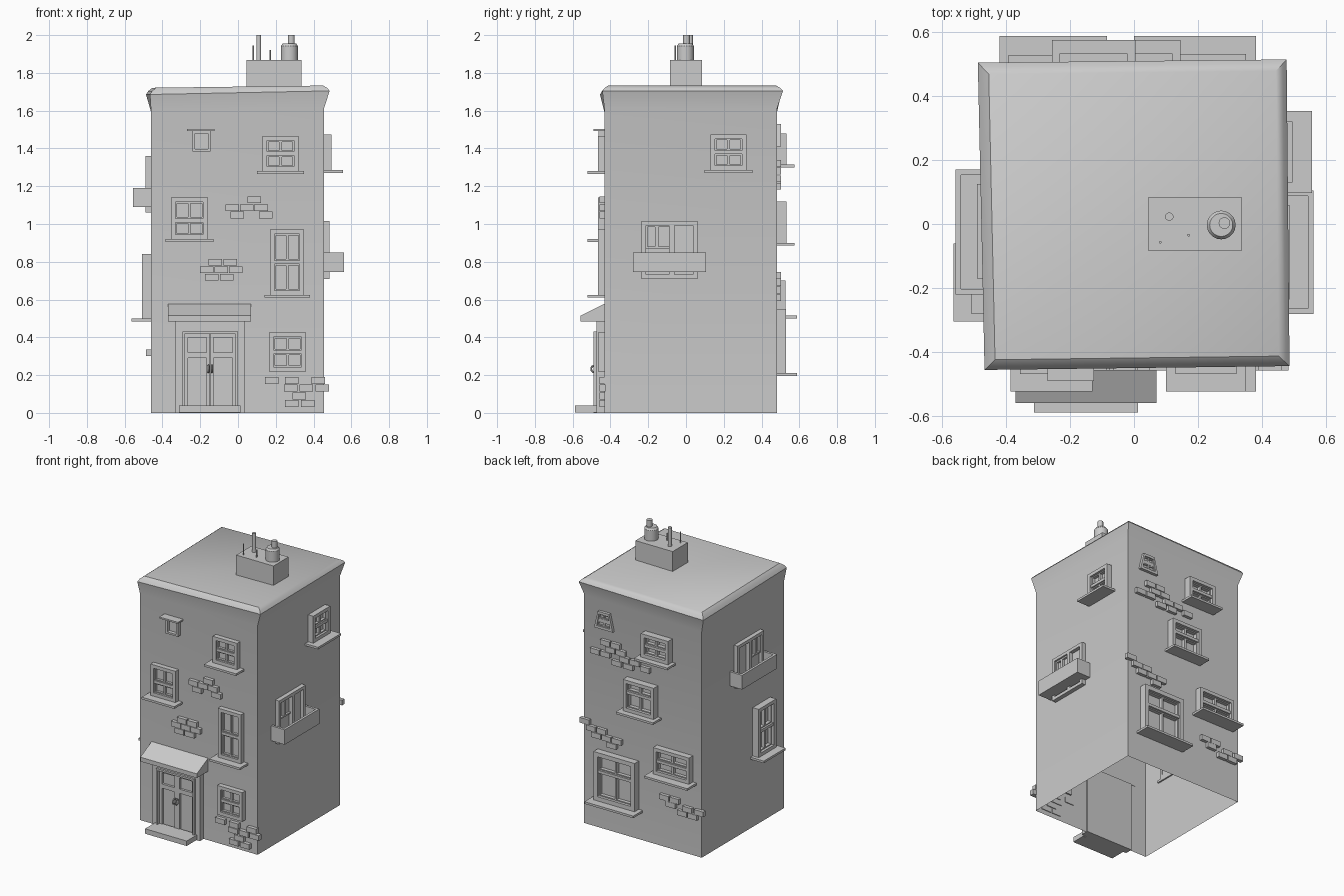
import bpy, bmesh, math

if "Cube" in bpy.data.objects:
    bpy.data.objects.remove(bpy.data.objects["Cube"])

# Wall mappings: u along wall, v up, d outward from wall plane
WALLS = {
    'front': lambda u, v, d: (u, -0.432 - d, v),
    'right': lambda u, v, d: (0.455 + d, u, v),
    'back': lambda u, v, d: (u, 0.482 + d, v),
    'left': lambda u, v, d: (-0.46 - d, u, v),
}


def finish(bm, name):
    bmesh.ops.recalc_face_normals(bm, faces=bm.faces)
    me = bpy.data.meshes.new(name)
    bm.to_mesh(me)
    bm.free()
    ob = bpy.data.objects.new(name, me)
    bpy.context.collection.objects.link(ob)
    return ob


def boxes(name, wall, items, taper=0.0):
    """One object made of boxes (u0, u1, v0, v1, d0, d1) placed on a wall."""
    f = WALLS[wall]
    bm = bmesh.new()
    uc = (items[0][0] + items[0][1]) / 2
    va, vb = min(i[2] for i in items), max(i[3] for i in items)
    for u0, u1, v0, v1, d0, d1 in items:
        vs = []
        for u in (u0, u1):
            for v in (v0, v1):
                for d in (d0, d1):
                    s = 1 - taper * (v - va) / (vb - va)
                    vs.append(bm.verts.new(f(uc + (u - uc) * s, v, d)))
        for q in ((0, 1, 3, 2), (4, 5, 7, 6), (0, 1, 5, 4), (2, 3, 7, 6), (0, 2, 6, 4), (1, 3, 7, 5)):
            bm.faces.new([vs[i] for i in q])
    return finish(bm, name)


def rim(u0, u1, v0, v1, w, d0, d1):
    return [(u0, u0 + w, v0, v1, d0, d1), (u1 - w, u1, v0, v1, d0, d1),
            (u0 + w, u1 - w, v0, v0 + w, d0, d1), (u0 + w, u1 - w, v1 - w, v1, d0, d1)]


def window(name, wall, u0, u1, v0, v1, depth=0.035, w=0.024, sill=0.0, out=0.09, taper=0.0, split=0.5):
    um, vm = (u0 + u1) / 2, v0 + (v1 - v0) * split
    parts = [(u0 + w, u1 - w, v0 + w, v1 - w, -0.008, 0.004)]          # glass
    parts += rim(u0, u1, v0, v1, w, -0.01, depth)
    parts += [(u0 + w, u1 - w, vm - 0.01, vm + 0.01, 0, depth - 0.006)]  # rail
    for a, b in ((u0 + w, um), (um, u1 - w)):                          # sashes
        parts += rim(a, b, v0 + w, vm - 0.01, 0.007, 0, depth * 0.6)
        parts += rim(a, b, vm + 0.01, v1 - w, 0.007, 0, depth * 0.6)
    boxes(name, wall, parts, taper)
    if sill:
        boxes(name + '_sill', wall, [(u0 - sill, u1 + sill, v0 - 0.015, v0, -0.01, out)])


def bricks(name, wall, rows, d=0.025):
    boxes(name, wall, [(u - 0.036, u + 0.036, v - 0.018, v + 0.018, -0.005, d)
                       for v, us in rows for u in us])


def balcony(name, wall, u0, u1, v0, v1, w0, w1, z0, z1, mid, out=0.1):
    boxes(name + '_box', wall, rim_tray(u0, u1, v0, v1, out))
    w, zm = 0.022, v1 + (z1 - v1) * 0.12
    parts = [(w0 + w, w1 - w, z0 + w, z1 - w, -0.008, 0.004)]
    parts += rim(w0, w1, z0, z1, w, -0.01, 0.03)
    parts += [(mid - 0.014, mid + 0.014, z0, z1, 0, 0.03)]
    parts += rim(w0 + w, (w0 + mid) / 2, zm, z1 - w, 0.01, 0, 0.018)
    parts += rim((w0 + mid) / 2, mid, zm, z1 - w, 0.01, 0, 0.018)
    boxes(name + '_window', wall, parts)


def rim_tray(u0, u1, v0, v1, out, t=0.017):
    return [(u0, u1, v0, v0 + t, -0.005, out), (u0, u1, v0 + t, v1, out - t, out),
            (u0, u0 + t, v0 + t, v1, -0.005, out - t), (u1 - t, u1, v0 + t, v1, -0.005, out - t)]


# Walls and slightly crooked flaring roof, open underneath
bm = bmesh.new()
wall = [(-0.46, -0.432), (0.455, -0.432), (0.455, 0.482), (-0.46, 0.482)]
lip = [(-0.466, -0.455), (0.485, -0.443), (0.476, 0.513), (-0.487, 0.503)]
rings = [[(x, y, 0) for x, y in wall],
         [(x, y, 1.602 + 0.02 * x) for x, y in wall],
         [(x, y, 1.695 + 0.02 * x) for x, y in lip],
         [(x * 0.975, y * 0.975, 1.712 + 0.016 * x) for x, y in lip],
         [(x * 0.93, y * 0.93, 1.727 + 0.012 * x) for x, y in lip]]
loops = [[bm.verts.new(p) for p in r] for r in rings]
for a, b in zip(loops, loops[1:]):
    for i in range(4):
        j = (i + 1) % 4
        bm.faces.new((a[i], a[j], b[j], b[i]))
bm.faces.new(loops[-1])
shell = finish(bm, 'walls_and_roof')
bpy.context.view_layer.objects.active = shell
shell.select_set(True)
bpy.ops.object.shade_smooth_by_angle(angle=math.radians(35))

# Chimney stack, pots and pipes
bpy.ops.mesh.primitive_cube_add(size=1, location=(0.19, 0, 1.79))
bpy.context.object.name = 'chimney_stack'
bpy.context.object.scale = (0.29, 0.168, 0.155)


def pipe(name, x, y, r, z1, z0=1.865, r2=None):
    bpy.ops.mesh.primitive_cone_add(vertices=20, radius1=r, radius2=r if r2 is None else r2,
                                    depth=z1 - z0, location=(x, y, (z0 + z1) / 2))
    bpy.context.object.name = name
    bpy.ops.object.shade_smooth_by_angle(angle=math.radians(35))


pipe('chimney_pot', 0.272, -0.003, 0.045, 1.942)
pipe('chimney_pot_shoulder', 0.272, -0.003, 0.045, 1.955, 1.942, 0.036)
pipe('chimney_pot_neck', 0.282, 0.003, 0.018, 2.0, 1.95)
pipe('tall_pipe', 0.11, 0.023, 0.013, 2.0)
pipe('thin_pipe', 0.082, -0.057, 0.004, 1.945)
pipe('short_pipe', 0.17, -0.035, 0.004, 1.92)

# Front entrance
boxes('door_surround', 'front', [(-0.333, -0.295, 0, 0.485, -0.01, 0.043), (0, 0.035, 0, 0.485, -0.01, 0.043),
                                 (-0.295, 0, 0.43, 0.485, -0.01, 0.043)])
boxes('door_frame', 'front', rim(-0.295, 0, 0, 0.43, 0.013, -0.01, 0.058))
leaf = [(-0.282, -0.013, 0.013, 0.417, -0.01, 0.02)]
for a, b in ((-0.282, -0.149), (-0.146, -0.013)):
    leaf += rim(a, b, 0.013, 0.417, 0.017, 0.02, 0.036)
    leaf += [(a + 0.017, b - 0.017, 0.29, 0.32, 0.02, 0.036)]
boxes('double_door', 'front', leaf)
for i, x in enumerate((-0.157, -0.138)):
    bpy.ops.mesh.primitive_torus_add(major_radius=0.018, minor_radius=0.005, major_segments=16, minor_segments=8,
                                     location=(x, -0.484, 0.233), rotation=(0, math.pi / 2, 0))
    bpy.context.object.name = f'door_handle_{i + 1}'
boxes('door_step', 'front', [(-0.312, 0.012, 0.003, 0.038, 0.03, 0.156)])
bm = bmesh.new()
prof = [(-0.43, 0.578), (-0.558, 0.515), (-0.558, 0.485), (-0.43, 0.485)]
ends = [[bm.verts.new((x, y, z)) for y, z in prof] for x in (-0.37, 0.07)]
for e in ends:
    bm.faces.new(e)
for i in range(4):
    j = (i + 1) % 4
    bm.faces.new((ends[0][i], ends[0][j], ends[1][j], ends[1][i]))
finish(bm, 'door_canopy')

# Front windows and bricks
window('front_window_left', 'front', -0.355, -0.16, 0.92, 1.14, sill=0.03, split=0.45)
window('front_window_top', 'front', 0.13, 0.32, 1.28, 1.465, sill=0.03)
window('front_window_tall', 'front', 0.17, 0.35, 0.625, 0.97, sill=0.03)
window('front_window_low', 'front', 0.165, 0.36, 0.22, 0.425)
boxes('small_window', 'front', rim(-0.24, -0.145, 1.385, 1.492, 0.013, -0.01, 0.03)
      + [(-0.23, -0.155, 1.39, 1.48, -0.008, 0.004)])
boxes('small_window_ledge', 'front', [(-0.27, -0.125, 1.492, 1.503, -0.01, 0.058)])
bricks('front_bricks_upper', 'front', [(1.128, [0.085]), (1.086, [-0.03, 0.046, 0.122]), (1.047, [-0.003, 0.147])])
bricks('front_bricks_middle', 'front', [(0.797, [-0.12, -0.04]), (0.758, [-0.165, -0.088, -0.012]),
                                        (0.718, [-0.14, -0.06])])
bricks('front_bricks_low', 'front', [(0.172, [0.178, 0.285, 0.424]), (0.132, [0.28, 0.362, 0.445]),
                                     (0.09, [0.325]), (0.05, [0.285, 0.37])])

# Right side
window('right_window', 'right', 0.13, 0.32, 1.285, 1.475, depth=0.04, sill=0.033, out=0.1)
balcony('right_balcony', 'right', -0.28, 0.105, 0.745, 0.85, -0.235, 0.06, 0.71, 1.015, -0.075, out=0.105)

# Back side
window('back_window_big', 'back', 0.03, 0.35, 0.21, 0.55, depth=0.048, w=0.03, sill=0.03, out=0.105, split=0.6)
window('back_window_low', 'back', -0.392, -0.112, 0.515, 0.7, depth=0.045, sill=0.028, out=0.105)
window('back_window_middle', 'back', -0.12, 0.12, 0.9, 1.12, depth=0.05, sill=0.025, out=0.092, split=0.6)
window('back_window_top', 'back', -0.232, -0.02, 1.315, 1.48, depth=0.05, sill=0.024, out=0.092)
window('attic_window', 'back', 0.22, 0.365, 1.41, 1.53, depth=0.02, w=0.018, taper=0.4)
bricks('back_bricks_upper', 'back', [(1.32, [0.2, 0.28]), (1.28, [0.16, 0.24]), (1.24, [0.05, 0.13, 0.28, 0.36]),
                                     (1.215, [-0.03]), (1.2, [0.1, 0.19])], 0.022)
bricks('back_bricks_middle', 'back', [(0.728, [0.44]), (0.69, [0.31, 0.39]), (0.65, [0.19, 0.27, 0.35]),
                                      (0.61, [0.23])], 0.022)
bricks('back_bricks_low', 'back', [(0.355, [-0.18, -0.26]), (0.318, [-0.23, -0.36, -0.45]),
                                   (0.28, [-0.32, -0.4])], 0.022)

# Left side
window('left_window', 'left', -0.28, -0.085, 0.5, 0.84, depth=0.047, sill=0.024, out=0.103)
balcony('left_balcony', 'left', -0.22, 0.17, 1.09, 1.19, -0.17, 0.125, 1.06, 1.36, -0.02, out=0.096)
